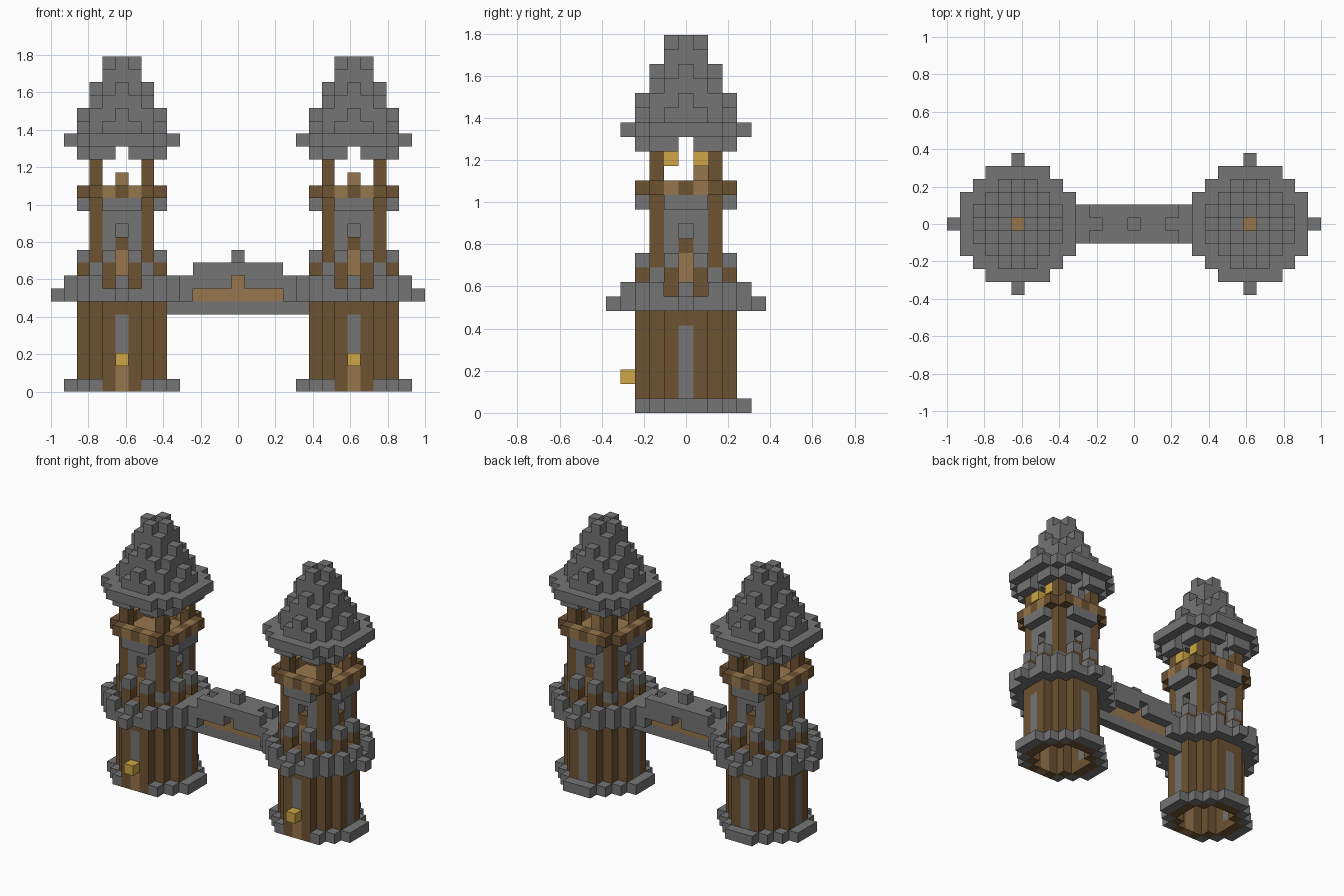
import bpy
import bmesh
from mathutils import Matrix, Vector

cube = bpy.data.objects.get("Cube")
if cube:
    bpy.data.objects.remove(cube, do_unlink=True)

UNIT = 2 / 29          # edge of one block
TOWER_X = 9            # tower centre, in blocks


def material(name, rgb):
    mat = bpy.data.materials.new(name)
    mat.use_nodes = True
    mat.diffuse_color = (*rgb, 1)
    mat.node_tree.nodes["Principled BSDF"].inputs["Base Color"].default_value = (*rgb, 1)
    return mat


PALETTE = {
    "grey": material("stone_grey", (0.178, 0.178, 0.178)),
    "brown": material("dark_wood", (0.155, 0.086, 0.032)),
    "tan": material("light_wood", (0.31, 0.18, 0.075)),
    "yellow": material("lantern_yellow", (0.62, 0.39, 0.06)),
}
NAMES = list(PALETTE)
SIDES = [Vector(d) for d in ((1, 0, 0), (-1, 0, 0), (0, 1, 0),
                             (0, -1, 0), (0, 0, 1), (0, 0, -1))]


def ring(inner, outer):
    """Block positions whose squared radius is above inner and up to outer."""
    span = range(-5, 6)
    return [(x, y) for x in span for y in span if inner < x * x + y * y <= outer]


def spots(a, b):
    """All mirrored and rotated copies of one position."""
    return {(s * p, t * q) for p, q in ((a, b), (b, a)) for s in (1, -1) for t in (1, -1)}


def put(part, places, levels, colour):
    for z in levels:
        for x, y in places:
            part[x, y, z] = colour


def build(name, part, solid, offsets):
    """Make a mesh of the open block faces and place it at each offset."""
    bm = bmesh.new()
    for cell, colour in part.items():
        centre = Vector(cell) + Vector((0, 0, 0.5))
        for side in SIDES:
            if tuple(int(v) for v in Vector(cell) + side) in solid:
                continue
            turn = side.to_track_quat("Z", "Y").to_matrix()
            corners = [bm.verts.new(UNIT * (centre + side / 2 + turn @ Vector((u, v, 0))))
                       for u, v in ((-.5, -.5), (.5, -.5), (.5, .5), (-.5, .5))]
            bm.faces.new(corners).material_index = NAMES.index(colour)
    bmesh.ops.remove_doubles(bm, verts=bm.verts, dist=UNIT / 100)
    mesh = bpy.data.meshes.new(name)
    bm.to_mesh(mesh)
    bm.free()
    for mat in PALETTE.values():
        mesh.materials.append(mat)
    for label, x in offsets:
        obj = bpy.data.objects.new(label + name, mesh)
        obj.matrix_world = Matrix.Translation((x * UNIT, 0, 0))
        bpy.context.collection.objects.link(obj)


# Stone footing, open in front of the door
base = {}
put(base, [p for p in ring(10, 17) if p[1] > -4], [0], "grey")

# Lower wooden wall with stone slits and a door
wall = {}
put(wall, ring(5, 10), range(0, 7), "brown")
put(wall, spots(3, 0), range(1, 6), "grey")
put(wall, [(0, -3)], range(0, 3), "tan")

door_lantern = {(0, -4, 2): "yellow"}

# Wide platform with its battlements
platform = {}
put(platform, ring(5, 21), [7], "grey")
put(platform, ring(-1, 5), [7], "tan")
put(platform, spots(5, 0), [7], "grey")
for a, b in ((4, 0), (4, 2), (3, 3)):
    put(platform, spots(a, b), [8], "grey")

# Stepped buttresses around the upper tower
buttresses = {}
put(buttresses, ring(5, 10), [8], "brown")
put(buttresses, spots(3, 1), [9], "brown")
put(buttresses, spots(3, 1), [10], "grey")

# Upper tower: corner posts, stone panels and doorways
upper_tower = {}
put(upper_tower, spots(2, 1), range(8, 14), "grey")
put(upper_tower, spots(2, 2), range(9, 14), "brown")
put(upper_tower, spots(2, 2), [9], "grey")
put(upper_tower, spots(2, 0), [8, 9, 10], "tan")
put(upper_tower, spots(2, 0), [11], "brown")
put(upper_tower, spots(1, 0), [12], "grey")
put(upper_tower, spots(2, 0), [13], "grey")

# Balcony floor and overhanging rail
balcony = {}
put(balcony, ring(5, 10), [14], "grey")
put(balcony, spots(2, 2), [14], "brown")
put(balcony, ring(-1, 5), [14], "tan")
put(balcony, ring(5, 13), [15], "brown")
put(balcony, spots(3, 1), [15], "tan")
put(balcony, [(0, 1)], [15, 16], "tan")

# Posts under the roof, with two lamps
roof_posts = {}
put(roof_posts, spots(2, 2), [16, 17], "brown")
lamps = {}
put(lamps, [(2, 1), (2, -1)], [17], "yellow")

# Stepped hollow roof: brackets, eaves and spire
roof = {}
put(roof, [p for p in ring(5, 13) if p[0] and p[1]], [18], "grey")
for level, (inner, outer) in enumerate(((9, 21), (5, 10), (4, 9), (2, 5),
                                        (1, 4), (0, 2), (0, 1)), 19):
    put(roof, ring(inner, outer), [level], "grey")

# Both towers share the same parts
tower = dict(base=base, lower_wall=wall, door_lantern=door_lantern, platform=platform,
             buttresses=buttresses, upper_tower=upper_tower, balcony=balcony,
             roof_posts=roof_posts, lamps=lamps, roof=roof)
solid = set().union(*tower.values())
for name, part in tower.items():
    build(name, part, solid, (("left_", TOWER_X), ("right_", -TOWER_X)))


# Bridge between the towers: narrow keel, wooden core, stone walls
def strip(half, rows):
    return [(x, y) for x in range(-half, half + 1) for y in rows]


bridge = {}
put(bridge, strip(5, (0,)), [6], "grey")
put(bridge, strip(5, (-1, 0, 1)), [8], "grey")
put(bridge, [p for p in strip(5, (-1, 0, 1)) if abs(p[0]) > 3], [7], "grey")
put(bridge, strip(3, (0,)), [7], "tan")
put(bridge, strip(3, (-1, 1)), [9], "grey")
put(bridge, strip(2, (0,)), [9], "grey")
bridge[0, 0, 10] = "grey"
bridge[0, 0, 8] = "tan"
for y in (-1, 1):
    del bridge[0, y, 8]
# Leave out blocks already filled by the platforms
for x, y, z in list(bridge):
    if (abs(x) - TOWER_X, y, z) in solid:
        del bridge[x, y, z]
build("bridge", bridge, set(bridge), (("", 0),))
